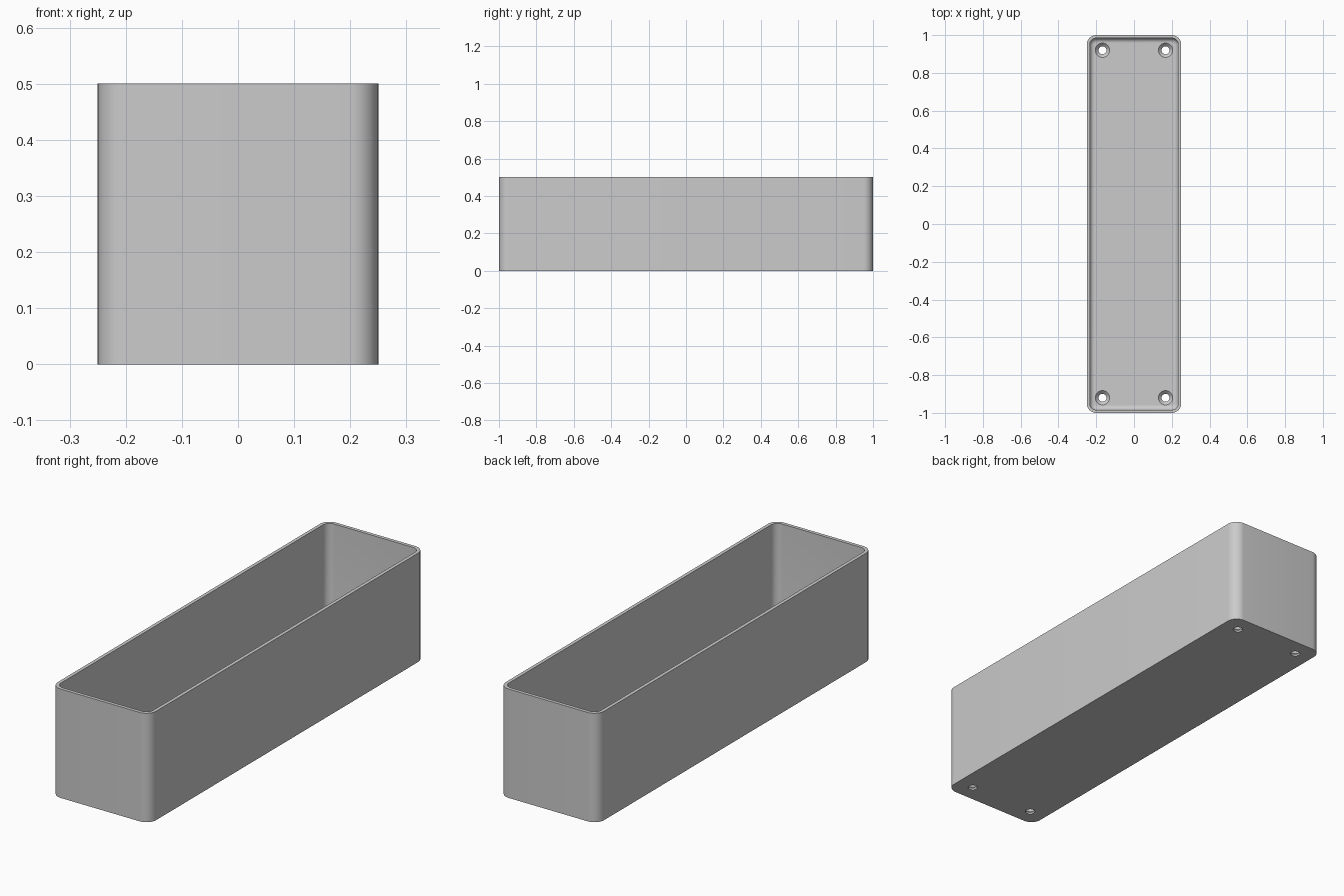
import bpy, bmesh, math

cube = bpy.data.objects.get("Cube")
if cube:
    bpy.data.objects.remove(cube)

# Dimensions
HALF_X, HALF_Y, HEIGHT = 0.25, 1.0, 0.5
CORNER, WALL, FLOOR, FILLET = 0.05, 0.016, 0.025, 0.025
HOLE_X, HOLE_Y, HOLE_R, SINK_R = 0.167, 0.92, 0.021, 0.038
STEPS = 10

grey = bpy.data.materials.new("light grey")
grey.use_nodes = True
colour = (0.6, 0.6, 0.6, 1)
grey.diffuse_color = colour
grey.node_tree.nodes["Principled BSDF"].inputs["Base Color"].default_value = colour


def rounded_ring(bm, inset, z):
    """Rounded rectangle of vertices, shrunk evenly by inset."""
    r = CORNER - inset
    ring = []
    for i, (sx, sy) in enumerate(((1, 1), (-1, 1), (-1, -1), (1, -1))):
        for k in range(STEPS + 1):
            a = (i + k / STEPS) * math.pi / 2
            ring.append(bm.verts.new((sx * (HALF_X - CORNER) + r * math.cos(a),
                                      sy * (HALF_Y - CORNER) + r * math.sin(a), z)))
    return ring


def make_object(name, bm):
    bmesh.ops.recalc_face_normals(bm, faces=bm.faces)
    mesh = bpy.data.meshes.new(name)
    bm.to_mesh(mesh)
    bm.free()
    mesh.materials.append(grey)
    obj = bpy.data.objects.new(name, mesh)
    bpy.context.collection.objects.link(obj)
    return obj


def loft(bm, rings):
    """Skin consecutive rings and cap both ends."""
    for low, high in zip(rings, rings[1:]):
        for i in range(len(low)):
            j = (i + 1) % len(low)
            bm.faces.new((low[i], low[j], high[j], high[i]))
    bm.faces.new(rings[0])
    bm.faces.new(rings[-1])


# Tray: outer wall, rim, inner wall, then a fillet down to the floor
bm = bmesh.new()
profile = [(0, 0), (0, HEIGHT), (WALL, HEIGHT)]
for k in range(9):
    a = k / 8 * math.pi / 2
    profile.append((WALL + FILLET * (1 - math.cos(a)),
                    FLOOR + FILLET * (1 - math.sin(a))))
loft(bm, [rounded_ring(bm, inset, z) for inset, z in profile])
tray = make_object("tray", bm)

# Countersunk screw holes in the four corners
bm = bmesh.new()
sink_z = FLOOR - (SINK_R - HOLE_R)
hole_profile = [(HOLE_R, -0.05), (HOLE_R, sink_z), (SINK_R, FLOOR), (SINK_R, FLOOR + 0.03)]
for sx in (-1, 1):
    for sy in (-1, 1):
        rings = []
        for r, z in hole_profile:
            rings.append([bm.verts.new((sx * HOLE_X + r * math.cos(t * math.tau / 32),
                                        sy * HOLE_Y + r * math.sin(t * math.tau / 32), z))
                          for t in range(32)])
        loft(bm, rings)
cutter = make_object("screw_hole_cutter", bm)
cutter.hide_render = True

cut = tray.modifiers.new("screw holes", 'BOOLEAN')
cut.operation = 'DIFFERENCE'
cut.solver = 'EXACT'
cut.object = cutter
bpy.ops.object.select_all(action='DESELECT')
bpy.context.view_layer.objects.active = tray
tray.select_set(True)
bpy.ops.object.modifier_apply(modifier=cut.name)
bpy.data.objects.remove(cutter)
bpy.ops.object.shade_smooth_by_angle(angle=math.radians(30))
